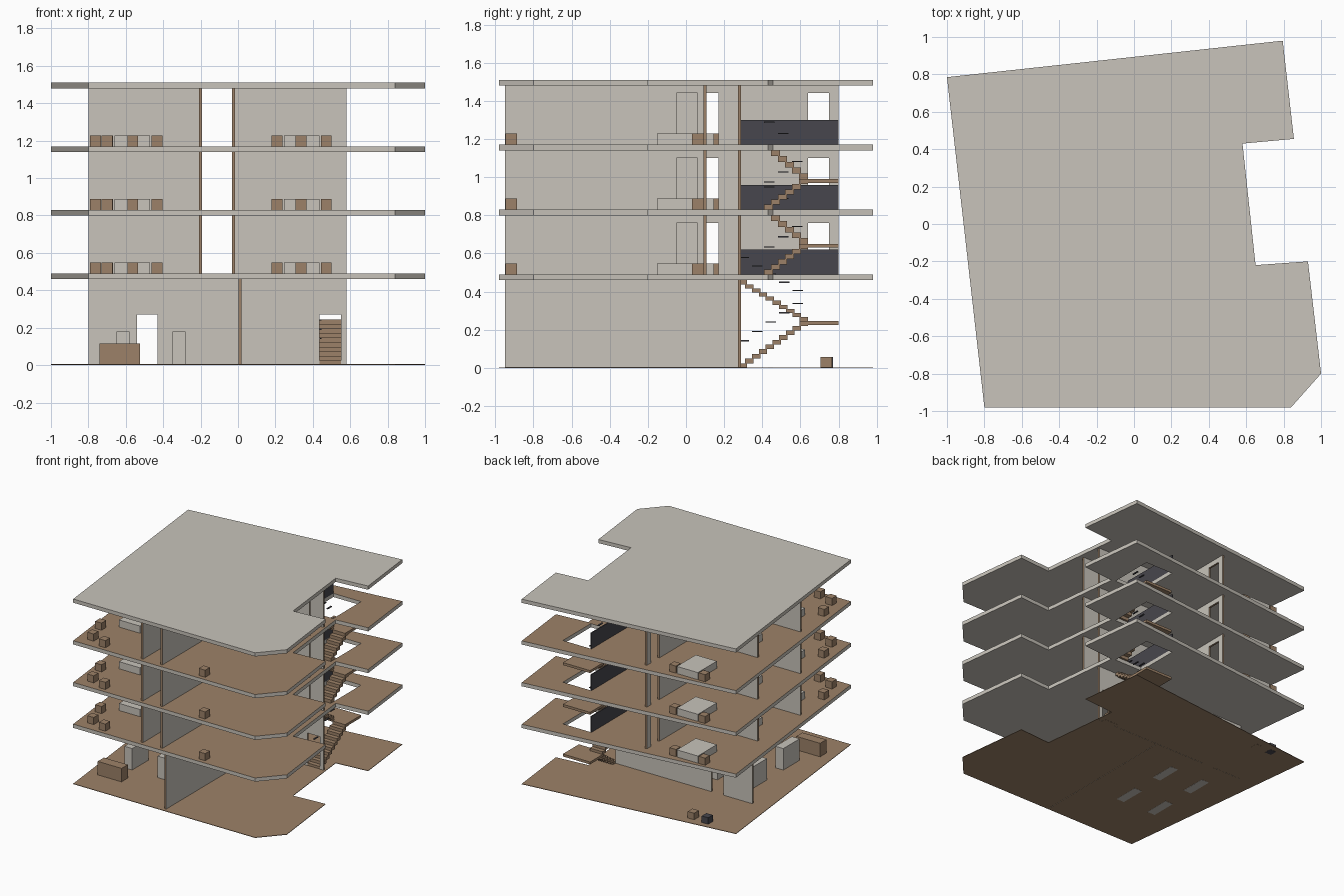
import bpy, bmesh
from mathutils import Vector

cube = bpy.data.objects.get("Cube")
if cube:
    bpy.data.objects.remove(cube, do_unlink=True)


def material(name, rgb):
    m = bpy.data.materials.new(name)
    m.use_nodes = True
    m.diffuse_color = (*rgb, 1)
    m.node_tree.nodes["Principled BSDF"].inputs["Base Color"].default_value = (*rgb, 1)
    return m


PLASTER = material("pale_plaster", (0.58, 0.55, 0.495))
WOOD = material("brown_wood", (0.335, 0.222, 0.138))
DARK = material("charcoal_metal", (0.064, 0.062, 0.074))


def finish(name, bm, mats, rule=None):
    """Turn a bmesh into an object, picking a material per face by its normal."""
    bmesh.ops.recalc_face_normals(bm, faces=bm.faces)
    if rule:
        for f in bm.faces:
            f.material_index = rule(f.normal)
    mesh = bpy.data.meshes.new(name)
    bm.to_mesh(mesh)
    bm.free()
    for m in mats:
        mesh.materials.append(m)
    obj = bpy.data.objects.new(name, mesh)
    bpy.context.collection.objects.link(obj)
    return obj


def add_box(bm, x, y, z):
    verts = bmesh.ops.create_cube(bm, size=1)["verts"]
    for v in verts:
        v.co = Vector([a[0] + (c + 0.5) * (a[1] - a[0]) for c, a in zip(v.co, (x, y, z))])


def box(name, x, y, z, mat):
    bm = bmesh.new()
    add_box(bm, x, y, z)
    return finish(name, bm, [mat])


def slab(name, outline, z0, z1, mats, hole=None):
    """Flat plate with an optional stairwell; the second material covers the top."""
    bm = bmesh.new()
    for loop in [outline] + ([hole] if hole else []):
        vs = [bm.verts.new((x, y, z0)) for x, y in loop]
        for a, b in zip(vs, vs[1:] + vs[:1]):
            bm.edges.new((a, b))
    bmesh.ops.triangle_fill(bm, edges=bm.edges[:], use_beauty=True)
    ext = bmesh.ops.extrude_face_region(bm, geom=bm.faces[:], use_keep_orig=True)
    for g in ext["geom"]:
        if isinstance(g, bmesh.types.BMVert):
            g.co.z = z1
    return finish(name, bm, mats, lambda n: int(len(mats) > 1 and n.z > 0.5))


def wall(name, axis, at, span, z0, z1, doors=()):
    """Upright wall along an axis, doors notched in; its narrow faces are wood."""
    pts = [(span[0], z0)]
    for a, b in doors:
        pts += [(a, z0), (a, z0 + DOOR), (b, z0 + DOOR), (b, z0)]
    pts += [(span[1], z0), (span[1], z1), (span[0], z1)]
    bm = bmesh.new()

    def place(s, t, z):
        return (s, t, z) if axis == "x" else (t, s, z)
    face = bm.faces.new([bm.verts.new(place(s, at - 0.008, z)) for s, z in pts])
    ext = bmesh.ops.extrude_face_region(bm, geom=[face], use_keep_orig=True)
    shift = Vector(place(0, 0.016, 0))
    bmesh.ops.translate(bm, vec=shift,
                        verts=[g for g in ext["geom"] if isinstance(g, bmesh.types.BMVert)])
    normal = shift.normalized()
    return finish(name, bm, [PLASTER, WOOD], lambda n: int(abs(n.dot(normal)) < 0.5))


def stairs(name, z0, z1, mid, y_start, y_turn, n):
    """Two flights turning at a landing, with floating handrail pieces."""
    steps, rails = bmesh.new(), bmesh.new()
    run = (y_turn - y_start) / n
    rise1, rise2 = (mid - z0) / n, (z1 - mid) / n
    for i in range(n):
        y = y_start + i * run
        z = z0 + i * rise1
        add_box(steps, (0.435, 0.55), (y, y + run * 1.25), (z, z + rise1))
        w = mid + (n - 1 - i) * rise2
        add_box(steps, (0.305, 0.42), (y, y + run * 1.25), (w, w + rise2))
        if i % 2 == 0:
            for x, h in ((0.44, z + rise1), (0.415, w + rise2)):
                add_box(rails, (x - 0.006, x + 0.006), (y, y + 0.055), (h + 0.115, h + 0.121))
    add_box(steps, (0.305, 0.55), (y_turn - 0.01, 0.8), (mid - 0.02, mid))
    finish(name, steps, [WOOD])
    finish(name + "_handrail", rails, [DARK])


def bed(name, x, head, z):
    """Bed with its head at y = head and a nightstand on each side."""
    box(name, (x - 0.095, x + 0.095), (head - 0.245, head), (z, z + 0.058), PLASTER)
    for side, s in (("left", 1), ("right", -1)):
        c = x + s * 0.132
        box(f"{name}_nightstand_{side}", (c - 0.029, c + 0.029),
            (head - 0.06, head), (z, z + 0.058), WOOD)


def stool(name, x, y, z, mat=WOOD):
    box(name, (x - 0.029, x + 0.029), (y - 0.03, y + 0.03), (z, z + 0.058), mat)


DOOR = 0.27
OUTLINE = [(-0.8, -0.98), (0.84, -0.98), (1.0, -0.8), (0.93, -0.2), (0.65, -0.22),
           (0.58, 0.43), (0.855, 0.455), (0.795, 0.98), (-1.0, 0.785)]
WELL = [(0.3, 0.44), (0.55, 0.44), (0.55, 0.8), (0.3, 0.8)]
TOPS = [0.49, 0.83, 1.17, 1.51]
THICK = 0.03

# Ground sheet, storey slabs and roof
slab("ground_floor", OUTLINE, 0.001, 0.005, [WOOD])
for i, top in enumerate(TOPS[:3], 1):
    slab(f"floor_slab_{i}", OUTLINE, top - THICK, top, [PLASTER, WOOD], WELL)
slab("roof_slab", OUTLINE, TOPS[3] - THICK, TOPS[3], [PLASTER])

# Ground storey
ceiling = TOPS[0] - THICK
wall("ground_dividing_wall", "y", 0.01, (-0.95, 0.272), 0, ceiling)
wall("ground_back_wall", "x", 0.28, (-0.8, 0.58), 0, ceiling, [(-0.54, -0.43), (0.435, 0.55)])
for i, x in enumerate((-0.615, -0.315)):
    for j, y in enumerate((-0.43, -0.01)):
        box(f"display_block_{i}_{j}", (x - 0.035, x + 0.035), (y - 0.105, y + 0.105),
            (0, 0.18), PLASTER)
box("reception_desk", (-0.74, -0.525), (-0.75, -0.67), (0.005, 0.115), WOOD)
stool("entrance_stool", -0.58, 0.735, 0)
stool("entrance_bin", -0.71, 0.74, 0, DARK)
stairs("ground_stairs", 0, TOPS[0] - THICK, 0.245, 0.275, 0.63, 10)

# Upper storeys
for i, z in enumerate(TOPS[:3], 1):
    top = TOPS[i] - THICK
    wall(f"left_corridor_wall_{i}", "y", -0.2, (-0.95, 0.8), z, top,
         [(-0.5, -0.39), (0.06, 0.17), (0.64, 0.75)])
    wall(f"right_corridor_wall_{i}", "y", -0.025, (-0.95, 0.092), z, top, [(-0.05, 0.06)])
    for j, y in enumerate((-0.337, 0.213)):
        wall(f"room_wall_{i}_{j}", "x", y, (-0.8, -0.208), z, top)
    for j, y in enumerate((0.1, 0.28)):
        wall(f"stair_passage_wall_{i}_{j}", "x", y, (-0.033, 0.58), z, top)
    box(f"stairwell_parapet_{i}", (0.292, 0.3), (0.288, 0.8), (z, z + 0.13), DARK)
    bed(f"right_bed_{i}", 0.34, 0.092, z)
    for j, head in enumerate((-0.345, 0.205, 0.79)):
        bed(f"left_bed_{i}_{j}", -0.565, head, z)
    for j, (x, y) in enumerate([(0.337, -0.915), (-0.563, -0.915), (-0.7, -0.87), (-0.762, -0.68)]):
        stool(f"stool_{i}_{j}", x, y, z)
    if i < 3:
        stairs(f"stairs_{i}", z, TOPS[i], z + 0.16, 0.41, 0.63, 6)
